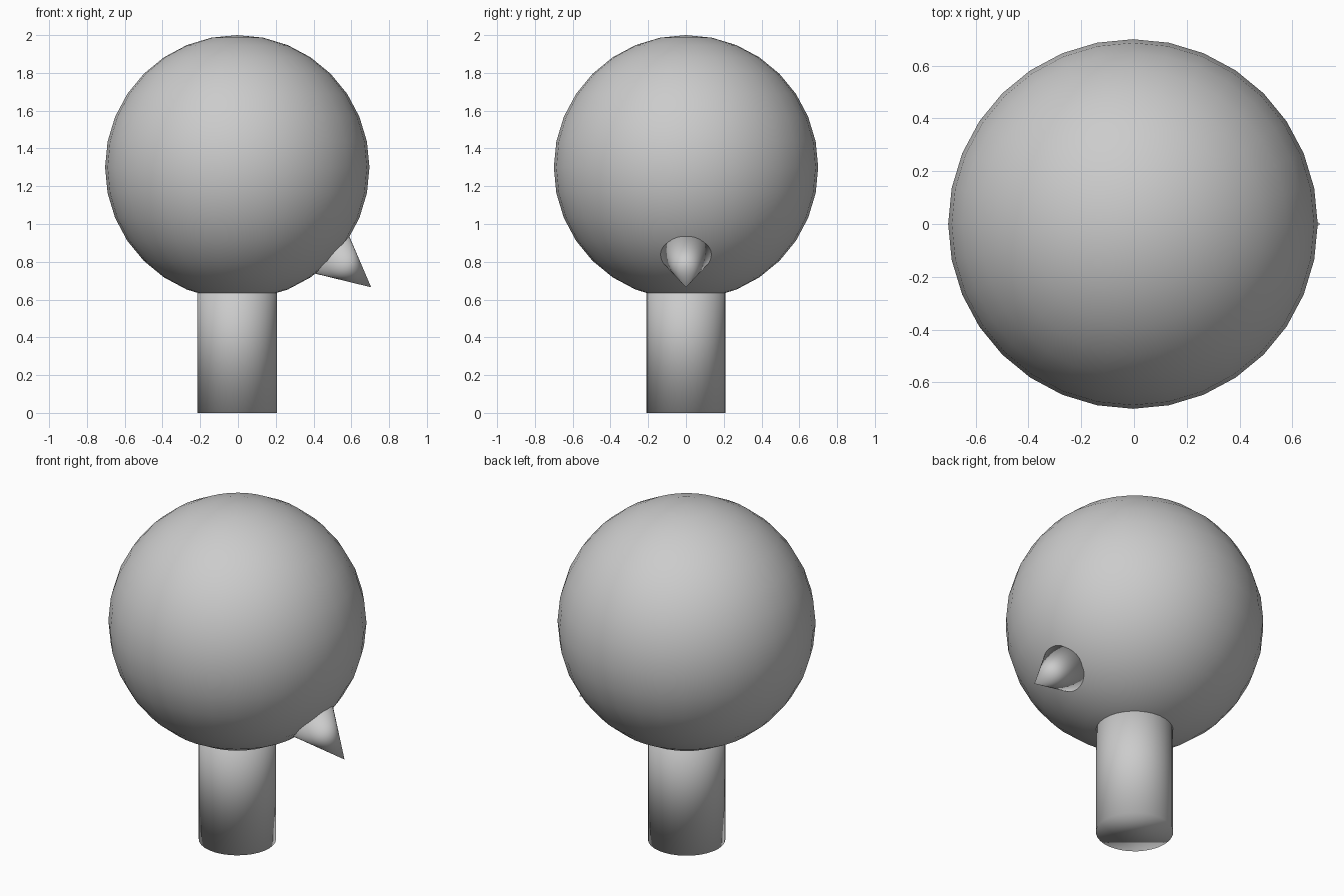
import bpy
from mathutils import Vector

if "Cube" in bpy.data.objects:
    bpy.data.objects.remove(bpy.data.objects["Cube"])


def finish(name):
    # Every part is shaded fully smooth, caps included
    obj = bpy.context.object
    obj.name = name
    bpy.ops.object.shade_smooth()
    return obj


# Large round body
bpy.ops.mesh.primitive_uv_sphere_add(segments=32, ring_count=16, radius=0.70,
                                     location=(-0.004, 0, 1.30))
finish("round_body")

# Upright post under the body, its top buried in the sphere
post_top = 0.80
bpy.ops.mesh.primitive_cylinder_add(vertices=32, radius=0.21, depth=post_top,
                                    location=(-0.004, 0, post_top / 2))
finish("post")

# Small spike pointing outward and down on the right side
tip = Vector((0.705, 0, 0.665))
axis = Vector((0.763, 0, -0.646)).normalized()
depth = 0.272
bpy.ops.mesh.primitive_cone_add(vertices=32, radius1=depth / 2, radius2=0, depth=depth,
                                location=tip - axis * depth / 2,
                                rotation=axis.to_track_quat('Z', 'Y').to_euler())
finish("side_spike")
